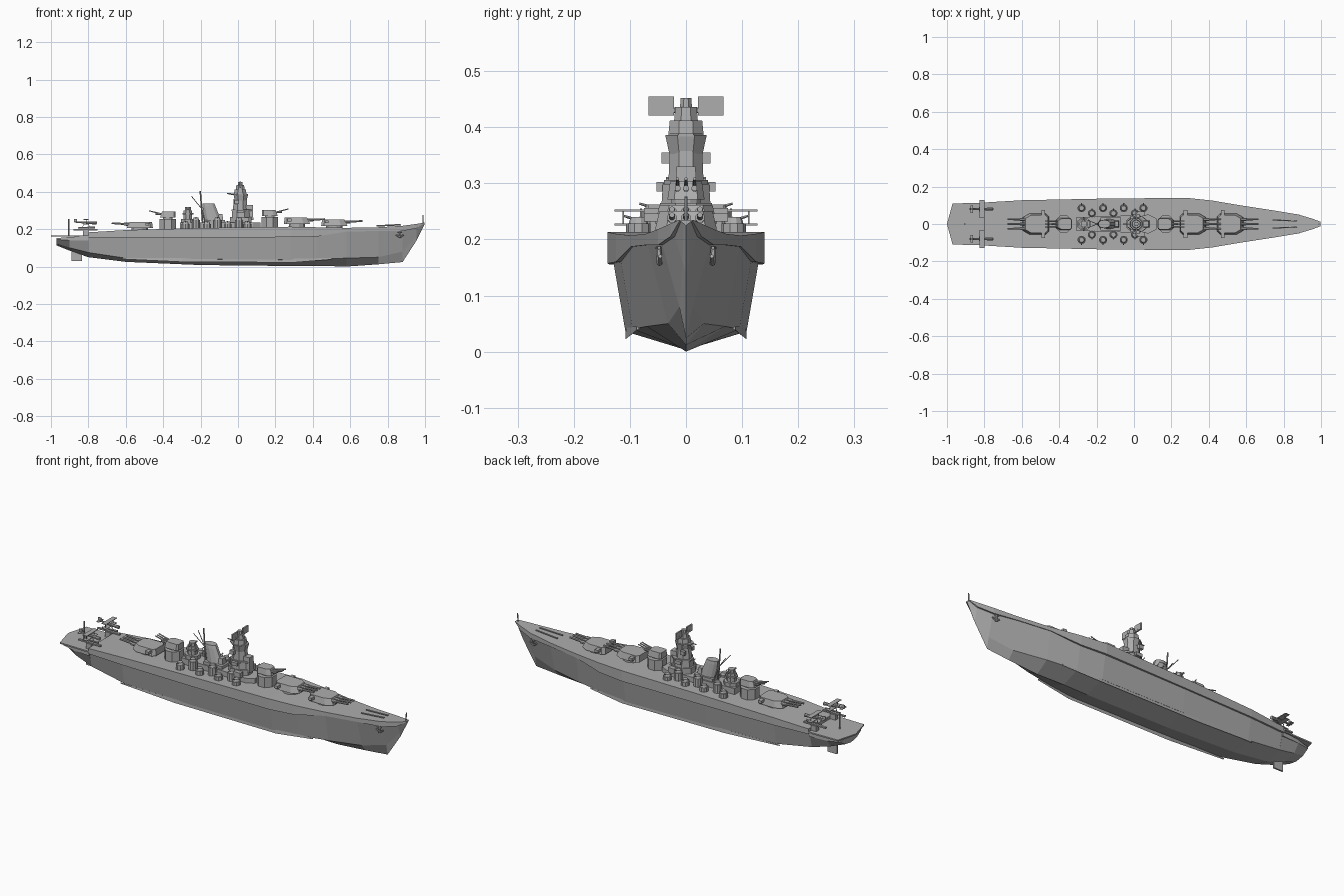
import bpy, bmesh, math
from mathutils import Vector

if "Cube" in bpy.data.objects:
    bpy.data.objects.remove(bpy.data.objects["Cube"])

grey = bpy.data.materials.new("naval_grey")
grey.use_nodes = True
TONE = (0.42, 0.42, 0.42, 1)
grey.diffuse_color = TONE
grey.node_tree.nodes["Principled BSDF"].inputs["Base Color"].default_value = TONE


def finish(name, bm):
    bmesh.ops.recalc_face_normals(bm, faces=bm.faces)
    mesh = bpy.data.meshes.new(name)
    bm.to_mesh(mesh)
    bm.free()
    mesh.materials.append(grey)
    ob = bpy.data.objects.new(name, mesh)
    bpy.context.collection.objects.link(ob)
    return ob


def loft(name, rings):
    """Skin a list of equal-length point rings and cap both ends."""
    bm = bmesh.new()
    rows = [[bm.verts.new(p) for p in ring] for ring in rings]
    n = len(rows[0])
    for a, b in zip(rows, rows[1:]):
        for i in range(n):
            j = (i + 1) % n
            bm.faces.new((a[i], a[j], b[j], b[i]))
    bm.faces.new(rows[0])
    bm.faces.new(rows[-1])
    return finish(name, bm)


def prism(name, outline, z0, z1, at=(0, 0), top=1.0, lean=0.0):
    """Extrude a plan outline upward with optional taper and rake."""
    low = [(at[0] + x, at[1] + y, z0) for x, y in outline]
    high = [(at[0] + x * top + lean, at[1] + y * top, z1) for x, y in outline]
    return loft(name, [low, high])


def box(name, x0, x1, half, z0, z1, y=0, top=1.0, lean=0.0):
    h = (x1 - x0) / 2
    rect = [(-h, -half), (h, -half), (h, half), (-h, half)]
    return prism(name, rect, z0, z1, ((x0 + x1) / 2, y), top, lean)


def ngon(rx, ry, n=8):
    turn = math.tau / n
    return [(rx * math.cos((i + .5) * turn), ry * math.sin((i + .5) * turn)) for i in range(n)]


def rod(name, a, b, r, n=6, tip=1.0):
    a, b = Vector(a), Vector(b)
    d = b - a
    rot = d.to_track_quat('Z', 'Y')
    ring = [rot @ Vector((x, y, 0)) for x, y in ngon(r, r, n)]
    return loft(name, [[a + p for p in ring], [b + p * tip for p in ring]])


def section(x, yd, zd, zb, yb, yl, zl, zk):
    """Hull ring: deck edge, belt foot, belt recess, bilge, keel."""
    side = [(yd, zd), (yd, zb), (yb, zb), (yl, zl)]
    return ([(x, y, z) for y, z in side] + [(x, 0, zk)]
            + [(x, -y, z) for y, z in reversed(side)])


# Hull with armour belt and raked bow
loft("hull", [section(*s) for s in (
    (-.8, .115, .183, .155, .105, .085, .075, .05),
    (-.6, .127, .195, .155, .118, .1, .045, .025),
    (-.2, .135, .206, .155, .127, .108, .04, .008),
    (.28, .14, .213, .157, .129, .108, .036, .003),
    (.42, .125, .21, .16, .116, .095, .04, .004),
    (.58, .098, .207, .187, .095, .07, .045, 0),
    (.75, .072, .21, .19, .068, .032, .05, .012),
    (.88, .05, .218, .19, .042, .012, .08, .024),
    (.955, .028, .228, .205, .02, .006, .16, .14),
    (.997, .012, .235, .232, .009, .004, .228, .224))])
loft("stern_hull", [section(*s) for s in (
    (-.97, .085, .152, .145, .085, .05, .122, .113),
    (-.9, .1, .158, .14, .1, .07, .1, .085),
    (-.8, .108, .163, .14, .102, .085, .075, .05))])
prism("stern_deck", [(-1, 0), (-.97, -.11), (-.8, -.113), (-.8, .113), (-.97, .11)], .16, .167)
box("rudder", -.89, -.835, .004, .03, .1)
rod("stern_flagpole", (-.905, 0, .165), (-.905, 0, .255), .004)
rod("bow_flagpole", (.988, 0, .23), (.99, 0, .276), .003)

for s in (1, -1):
    # Bilge keel
    loft("bilge_keel", [
        [(x, s * .1 * w, .042), (x, s * .107 * w, .045), (x, s * .108 * w, z)]
        for x, w, z in ((-.62, .95, .04), (-.3, 1, .025), (.3, 1, .022), (.5, .82, .038))])
    # Anchor gear
    rod("anchor_chain", (.74, s * .022, .217), (.87, s * .016, .224), .004)
    rod("anchor_shank", (.865, s * .049, .187), (.865, s * .047, .155), .005)
    for k in (-1, 1):
        rod("anchor_fluke", (.865, s * .047, .156), (.865 + k * .02, s * .046, .17), .004)
    rod("anchor_stock", (.853, s * .052, .185), (.877, s * .048, .185), .003)

TURRET = [(-.07, -.04), (-.055, -.055), (.035, -.055), (.07, -.035),
          (.07, .035), (.035, .055), (-.055, .055), (-.07, .04)]


def gun_turret(name, x, z, f, size=1.0, height=.033, lift=.006, reach=.15, ears=True):
    """Triple gun mount facing f (+1 bow, -1 stern)."""
    plan = [(px * f * size, py * size) for px, py in TURRET]
    prism(name + "_barbette", ngon(.045 * size, .045 * size, 12), z - .03, z + .008, (x, 0))
    prism(name + "_house", plan, z + .006, z + .006 + height, (x, 0), .86, -.005 * f)
    gz = z + .006 + height * .6
    for k in (-1, 0, 1):
        y = k * .025 * size
        rod(name + "_barrel", (x + f * .05 * size, y, gz), (x + f * reach, y, gz + lift),
            .0065 * size, 8, .75)
        rod(name + "_sleeve", (x + f * .05 * size, y, gz),
            (x + f * (.05 * size + .035), y, gz + .001), .009 * size, 8)
    if ears:
        c = x - f * .04
        box(name + "_rangefinder", c - .01, c + .01, .075, z + .02, z + .034)


gun_turret("forward_turret", .515, .212, 1)
gun_turret("raised_turret", .315, .222, 1)
gun_turret("aft_turret", -.525, .2, -1)
for name, x, z, f in (("forward_secondary", .17, .265, 1), ("aft_secondary", -.375, .255, -1)):
    prism(name + "_base", ngon(.048, .05), .195, z, (x, 0))
    gun_turret(name, x, z, f, .6, .032, .018, .1, False)

# Central deckhouse
prism("deckhouse", [(-.31, -.035), (.08, -.05), (.12, -.03), (.12, .03), (.08, .05), (-.31, .035)],
      .195, .235)

# Anti-aircraft mounts in two rows each side
for s in (1, -1):
    for row, y, top, r in (((-.28, -.165, -.055, .05), .085, .228, .022),
                           ((-.225, -.11, .005), .057, .25, .022)):
        for x in row:
            prism("gun_tub", ngon(r, r, 10), .195, top, (x, s * y))
            prism("gun_shield", ngon(r * .8, r * .8, 10), top, top + .012, (x, s * y), .75)
            for k in (-1, 1):
                rod("light_gun", (x, s * y + k * .004, top + .006),
                    (x + k * .001, s * (y + .026), top + .014), .002, 5)

# Bridge tower, stacked tiers (centre, half length, half width, bottom, top, taper)
for name, x, rx, ry, z0, z1, t in (
        ("bridge_base", .015, .062, .05, .2, .265, 1),
        ("bridge_lower", .015, .052, .047, .265, .3, .95),
        ("bridge_walkway", .02, .06, .042, .298, .306, 1),
        ("bridge_trunk", .012, .042, .034, .3, .36, .92),
        ("bridge_gallery", .015, .034, .032, .352, .386, 1.25),
        ("bridge_deck", .008, .05, .034, .383, .389, 1),
        ("bridge_upper", .012, .036, .034, .386, .412, .92),
        ("bridge_director", .012, .025, .023, .41, .436, .9),
        ("bridge_cap", .012, .015, .012, .43, .452, .85)):
    prism(name, ngon(rx, ry), z0, z1, (x, 0), t)
box("bridge_front", .04, .082, .02, .25, .33, 0, .85)
rod("rangefinder_arm", (.012, -.048, .43), (.012, .048, .43), .005)
rod("bridge_yard", (-.06, 0, .39), (.02, 0, .386), .003)
for s in (1, -1):
    box("radar_panel", .008, .016, .023, .421, .455, s * .044)
    box("bridge_wing", -.005, .03, .009, .285, .302, s * .044)
    box("searchlight", -.02, .005, .008, .335, .355, s * .036)
    box("bridge_sponson", .02, .06, .012, .235, .262, s * .055)

# Raked funnel with cap and hood
prism("funnel", ngon(.05, .03, 10), .225, .325, (-.128, 0), .72, -.028)
prism("funnel_cap", ngon(.037, .024, 10), .322, .338, (-.155, 0), .9, -.004)
box("funnel_base", -.18, -.07, .034, .2, .25)
box("funnel_vent", -.105, -.08, .018, .25, .28, 0, .8)

# Tripod mast behind the funnel
rod("main_mast", (-.188, 0, .22), (-.202, 0, .405), .004)
for s in (1, -1):
    rod("mast_leg", (-.175, s * .025, .22), (-.197, 0, .33), .003)
    rod("mast_spreader", (-.195, 0, .31), (-.248, s * .02, .375), .002)

# Aft control tower
for name, rx, ry, z0, z1 in (("aft_tower_base", .04, .036, .2, .255),
                             ("aft_tower", .024, .024, .255, .3),
                             ("aft_tower_platform", .032, .03, .278, .285),
                             ("aft_director", .018, .018, .3, .318)):
    prism(name, ngon(rx, ry), z0, z1, (-.268, 0))
rod("aft_rangefinder", (-.268, -.036, .306), (-.268, .036, .306), .005)

# Floatplanes on stern catapults
for s in (1, -1):
    y = s * .08
    box("catapult_foot", -.83, -.8, .012, .165, .195, y)
    box("catapult_rail", -.88, -.75, .006, .193, .2, y)
    rod("plane_body", (-.755, y, .232), (-.875, y, .238), .009, 8, .35)
    for z in (.225, .25):
        box("plane_wing", -.825, -.8, .047, z, z + .003, y)
    box("plane_tail", -.875, -.86, .02, .237, .24, y)
    box("plane_fin", -.877, -.86, .002, .237, .255, y)
    rod("plane_float", (-.765, y, .209), (-.855, y, .207), .006, 6, .5)
    for k in (-1, 1):
        rod("wing_strut", (-.812, y + k * .032, .225), (-.812, y + k * .032, .252), .002, 4)
        rod("float_strut", (-.812 + k * .02, y, .207), (-.812 + k * .012, y, .23), .002, 4)
